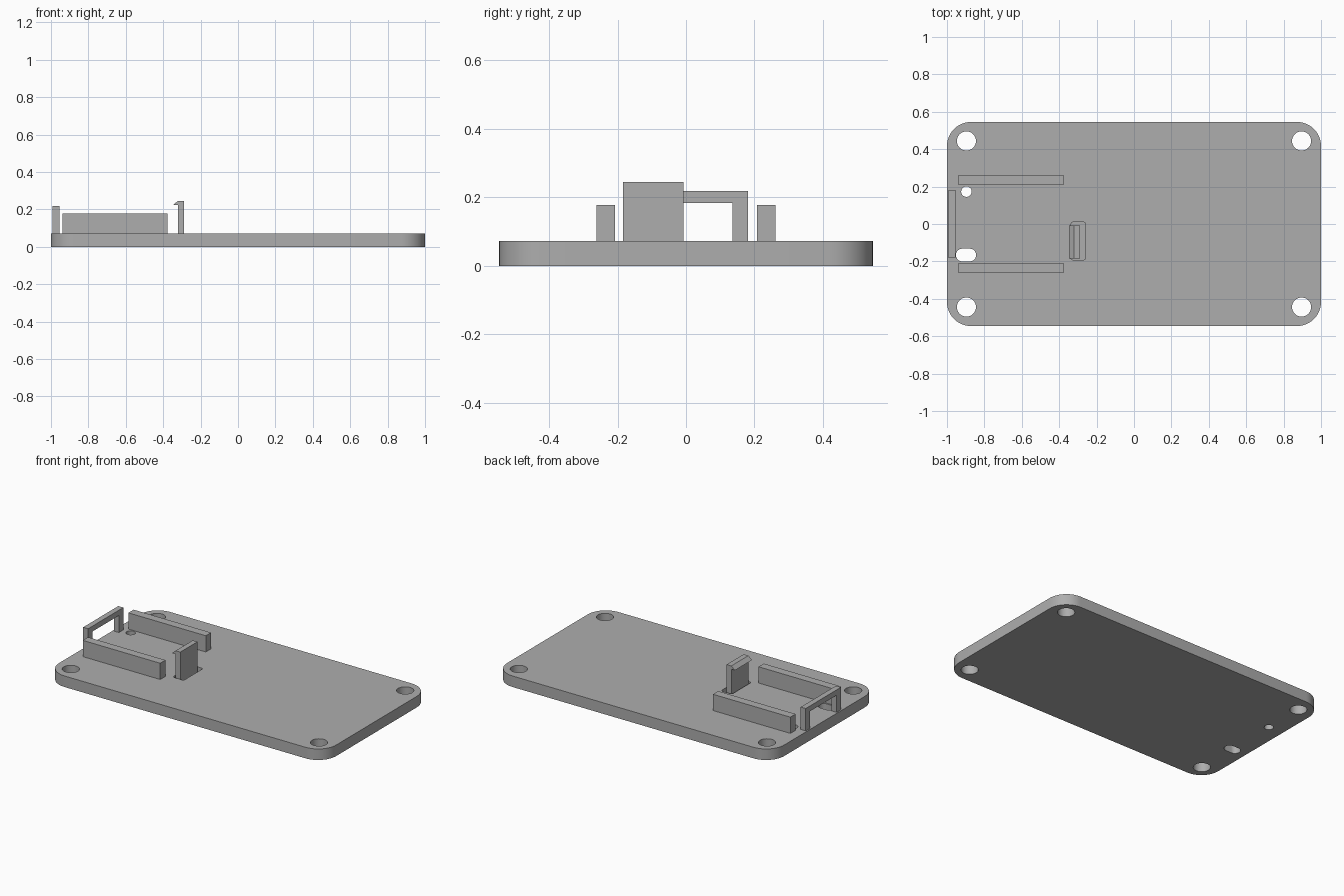
import bpy, bmesh, math
from mathutils import Vector

if "Cube" in bpy.data.objects:
    bpy.data.objects.remove(bpy.data.objects["Cube"])

T = 0.072        # plate thickness
FLOOR = 0.018    # bottom of the clip pocket

grey = bpy.data.materials.new("grey_plastic")
grey.diffuse_color = (0.42, 0.42, 0.42, 1)
grey.use_nodes = True
grey.node_tree.nodes["Principled BSDF"].inputs["Base Color"].default_value = grey.diffuse_color


def prism(name, points, depth):
    """Extrude a closed 3D outline along the depth vector."""
    bm = bmesh.new()
    face = bm.faces.new([bm.verts.new(p) for p in points])
    new = bmesh.ops.extrude_face_region(bm, geom=[face])["geom"]
    bmesh.ops.translate(bm, vec=Vector(depth),
                        verts=[v for v in new if isinstance(v, bmesh.types.BMVert)])
    bmesh.ops.recalc_face_normals(bm, faces=bm.faces[:])
    mesh = bpy.data.meshes.new(name)
    bm.to_mesh(mesh)
    bm.free()
    mesh.materials.append(grey)
    obj = bpy.data.objects.new(name, mesh)
    bpy.context.collection.objects.link(obj)
    return obj


def rounded(name, cx, cy, hx, hy, r, z0, z1, seg=12):
    """Rounded slab; becomes a cylinder or slot when r equals the half size."""
    pts = []
    for i, (sx, sy) in enumerate([(1, 1), (-1, 1), (-1, -1), (1, -1)]):
        for k in range(seg + 1):
            a = math.pi / 2 * (i + k / seg)
            p = Vector((cx + sx * (hx - r) + r * math.cos(a),
                        cy + sy * (hy - r) + r * math.sin(a), z0))
            if not any((p - q).length < 1e-5 for q in pts):
                pts.append(p)
    return prism(name, pts, (0, 0, z1 - z0))


# Base plate with rounded corners
plate = rounded("base_plate", 0, 0, 1, 0.546, 0.13, 0, T)

# Screw holes, cable hole, slot and clip pocket
cutters = [rounded("screw_hole_cutter", sx * 0.896, sy * 0.444, 0.051, 0.051, 0.051, -0.1, 0.2)
           for sx in (-1, 1) for sy in (-1, 1)]
cutters.append(rounded("small_hole_cutter", -0.896, 0.173, 0.028, 0.028, 0.028, -0.1, 0.2))
cutters.append(rounded("slot_cutter", -0.898, -0.166, 0.054, 0.034, 0.034, -0.1, 0.2))
cutters.append(rounded("pocket_cutter", -0.298, -0.091, 0.04, 0.101, 0.014, FLOOR, 0.2, 5))
for c in cutters:
    mod = plate.modifiers.new(c.name, "BOOLEAN")
    mod.operation, mod.solver, mod.object = "DIFFERENCE", "EXACT", c
bpy.context.view_layer.objects.active = plate
plate.select_set(True)
for c in cutters:
    bpy.ops.object.modifier_apply(modifier=plate.modifiers[0].name)
for c in cutters:
    bpy.data.objects.remove(c)
bpy.ops.object.shade_smooth_by_angle(angle=math.radians(30))

# Side rails
for side, y in (("front", -0.262), ("back", 0.208)):
    prism(side + "_rail", [(-0.937, y, T), (-0.378, y, T), (-0.378, y + 0.054, T),
                           (-0.937, y + 0.054, T)], (0, 0, 0.106))

# End arch with a rectangular opening
arch = [(-0.181, T), (-0.181, 0.218), (0.181, 0.218), (0.181, T),
        (0.136, T), (0.136, 0.183), (-0.136, 0.183), (-0.136, T)]
prism("end_arch", [(-0.991, y, z) for y, z in arch], (0.036, 0, 0))

# Snap clip with a hooked tip, rising from the pocket
clip = [(-0.288, FLOOR), (-0.288, 0.245), (-0.322, 0.245), (-0.348, 0.223),
        (-0.322, 0.223), (-0.322, FLOOR)]
prism("snap_clip", [(x, -0.184, z) for x, z in clip], (0, 0.177, 0))
